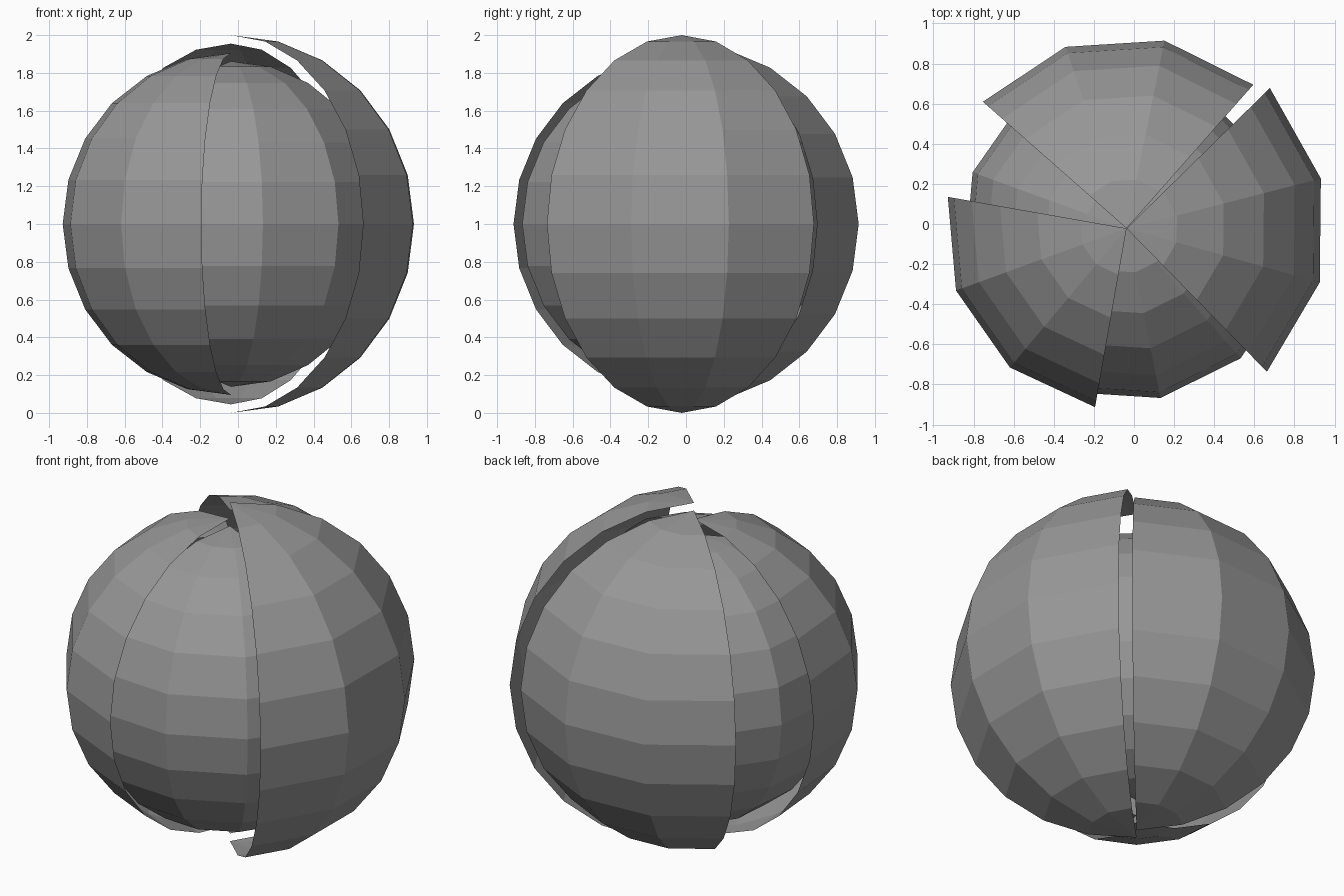
import bpy, bmesh
from math import sin, cos, radians

if "Cube" in bpy.data.objects:
    bpy.data.objects.remove(bpy.data.objects["Cube"])

CENTRE = (-0.037, -0.022, 1.0)

# Dark grey shared by every shell
grey = bpy.data.materials.new("dark_grey")
grey.diffuse_color = (0.31, 0.31, 0.31, 1)
grey.use_nodes = True
grey.node_tree.nodes["Principled BSDF"].inputs["Base Color"].default_value = grey.diffuse_color


def sphere_gore(name, radius, start, segments=3, rings=12):
    """Open quarter-sphere shell, pole to pole, starting at an angle in degrees."""
    bm = bmesh.new()
    cx, cy, cz = CENTRE
    top = bm.verts.new((cx, cy, cz + radius))
    bottom = bm.verts.new((cx, cy, cz - radius))
    columns = []
    for s in range(segments + 1):
        a = radians(start + 90 * s / segments)
        column = [bottom]
        for r in range(1, rings):
            e = radians(-90 + 180 * r / rings)
            column.append(bm.verts.new((cx + radius * cos(e) * cos(a),
                                        cy + radius * cos(e) * sin(a),
                                        cz + radius * sin(e))))
        columns.append(column + [top])
    for left, right in zip(columns, columns[1:]):
        for r in range(rings):
            corners = [left[r], right[r], right[r + 1], left[r + 1]]
            bm.faces.new(list(dict.fromkeys(corners)))
    mesh = bpy.data.meshes.new(name)
    bm.to_mesh(mesh)
    bm.free()
    mesh.materials.append(grey)
    obj = bpy.data.objects.new(name, mesh)
    bpy.context.collection.objects.link(obj)
    return obj


# Outer shells, each slightly smaller than the last
sphere_gore("outer_shell_right", 1.0, -45.6)
sphere_gore("outer_shell_back", 0.955, 48.6)
sphere_gore("outer_shell_left", 0.905, 170)

# Inner shells that close the gaps between the outer ones
sphere_gore("inner_shell_front", 0.862, -108.7)
sphere_gore("inner_shell_left", 0.817, 130)
sphere_gore("inner_shell_back_right", 0.77, 0)
